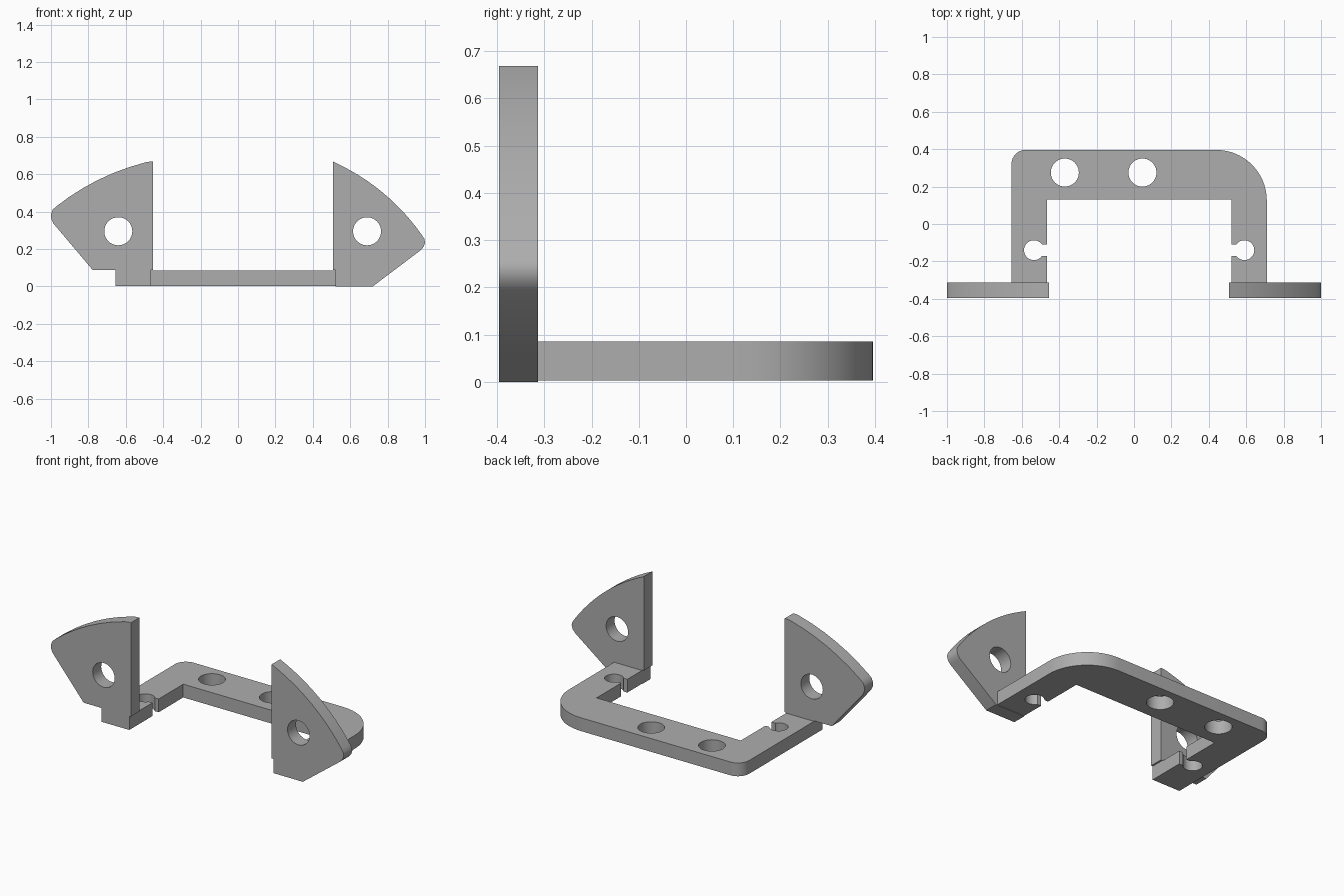
import bpy, bmesh
from math import sin, cos, asin, radians, pi
from mathutils import Vector, Matrix

cube = bpy.data.objects.get("Cube")
if cube:
    bpy.data.objects.remove(cube, do_unlink=True)

grey = bpy.data.materials.new("plain grey")
grey.use_nodes = True
tone = (0.42, 0.42, 0.42, 1)
grey.diffuse_color = tone
grey.node_tree.nodes["Principled BSDF"].inputs["Base Color"].default_value = tone


def arc(cx, cy, r, start, end, n=12):
    """Points along a circular arc, angles in radians."""
    angles = [start + (end - start) * i / n for i in range(n + 1)]
    return [(cx + r * cos(a), cy + r * sin(a)) for a in angles]


def bow(p, q, sag, n):
    """Gently bowed edge from p to q, bulging to the left of travel."""
    p, q = Vector(p), Vector(q)
    side = Vector((p.y - q.y, q.x - p.x)).normalized()
    return [tuple(p.lerp(q, i / n) + side * sag * 4 * (i / n) * (1 - i / n))
            for i in range(n + 1)]


def hole(cx, cy, r=0.075):
    return arc(cx, cy, r, 0, 2 * pi, 40)[:-1]


def slab(name, outline, holes, thickness, matrix):
    """Flat outline with holes, extruded along local z."""
    bm = bmesh.new()
    edges = []
    for loop in [outline] + holes:
        vs = [bm.verts.new((x, y, 0)) for x, y in loop]
        edges += [bm.edges.new((a, b)) for a, b in zip(vs, vs[1:] + vs[:1])]
    bmesh.ops.triangle_fill(bm, edges=edges, use_beauty=True)
    out = bmesh.ops.extrude_face_region(bm, geom=bm.faces[:], use_keep_orig=True)
    top = [g for g in out["geom"] if isinstance(g, bmesh.types.BMVert)]
    bmesh.ops.translate(bm, verts=top, vec=(0, 0, thickness))
    bm.transform(matrix)
    bmesh.ops.recalc_face_normals(bm, faces=bm.faces[:])
    mesh = bpy.data.meshes.new(name)
    bm.to_mesh(mesh)
    bm.free()
    mesh.materials.append(grey)
    obj = bpy.data.objects.new(name, mesh)
    bpy.context.collection.objects.link(obj)
    bpy.ops.object.select_all(action="DESELECT")
    obj.select_set(True)
    bpy.context.view_layer.objects.active = obj
    bpy.ops.object.shade_smooth_by_angle(angle=radians(30))
    return obj


def keyhole(edge_x, out):
    """Round pocket opening through a narrow slot; listed from front to back."""
    cx, cy, r, half = edge_x + out * 0.07, -0.14, 0.053, 0.03
    a = asin(half / r)
    pocket = arc(cx, cy, r, -a, a - 2 * pi, 32)
    if out > 0:
        pocket = [(2 * cx - x, y) for x, y in pocket]
    return [(edge_x, cy - half)] + pocket + [(edge_x, cy + half)]


# U-shaped base: one small and one large rounded back corner
front, back = -0.313, 0.396
left_leg = keyhole(0.52, 1)
right_leg = keyhole(-0.465, -1)
base = ([(-0.465, front)] + right_leg + [(-0.465, 0.13), (0.52, 0.13)]
        + left_leg[::-1] + [(0.52, front), (0.71, front)]
        + arc(0.44, back - 0.27, 0.27, 0, pi / 2, 16)
        + arc(-0.58, back - 0.075, 0.075, pi / 2, pi, 8)
        + [(-0.655, front)])
slab("base_frame", base, [hole(-0.37, 0.275), hole(0.045, 0.275)], 0.082,
     Matrix.Translation((0, 0, 0.003)))

# Upright plates, drawn in x-z and extruded from the front towards the back
upright = Matrix.Translation((0, -0.313, 0)) @ Matrix.Rotation(pi / 2, 4, "X")

right_plate = ([(-0.465, 0.003), (-0.655, 0.003), (-0.655, 0.088), (-0.777, 0.088),
                (-0.988, 0.338), (-0.998, 0.36), (-1, 0.385), (-0.991, 0.41)]
               + bow((-0.973, 0.427), (-0.497, 0.663), 0.028, 6)
               + [(-0.475, 0.667), (-0.455, 0.667), (-0.455, 0.088), (-0.465, 0.088)])
slab("right_upright_plate", right_plate, [hole(-0.64, 0.295)], 0.083, upright)

left_plate = ([(0.52, 0), (0.52, 0.088), (0.507, 0.088)]
              + bow((0.507, 0.668), (0.984, 0.274), 0.042, 12)
              + [(0.996, 0.255), (1, 0.236), (0.993, 0.213), (0.977, 0.194), (0.72, 0)])
slab("left_upright_plate", left_plate, [hole(0.69, 0.295)], 0.083, upright)
